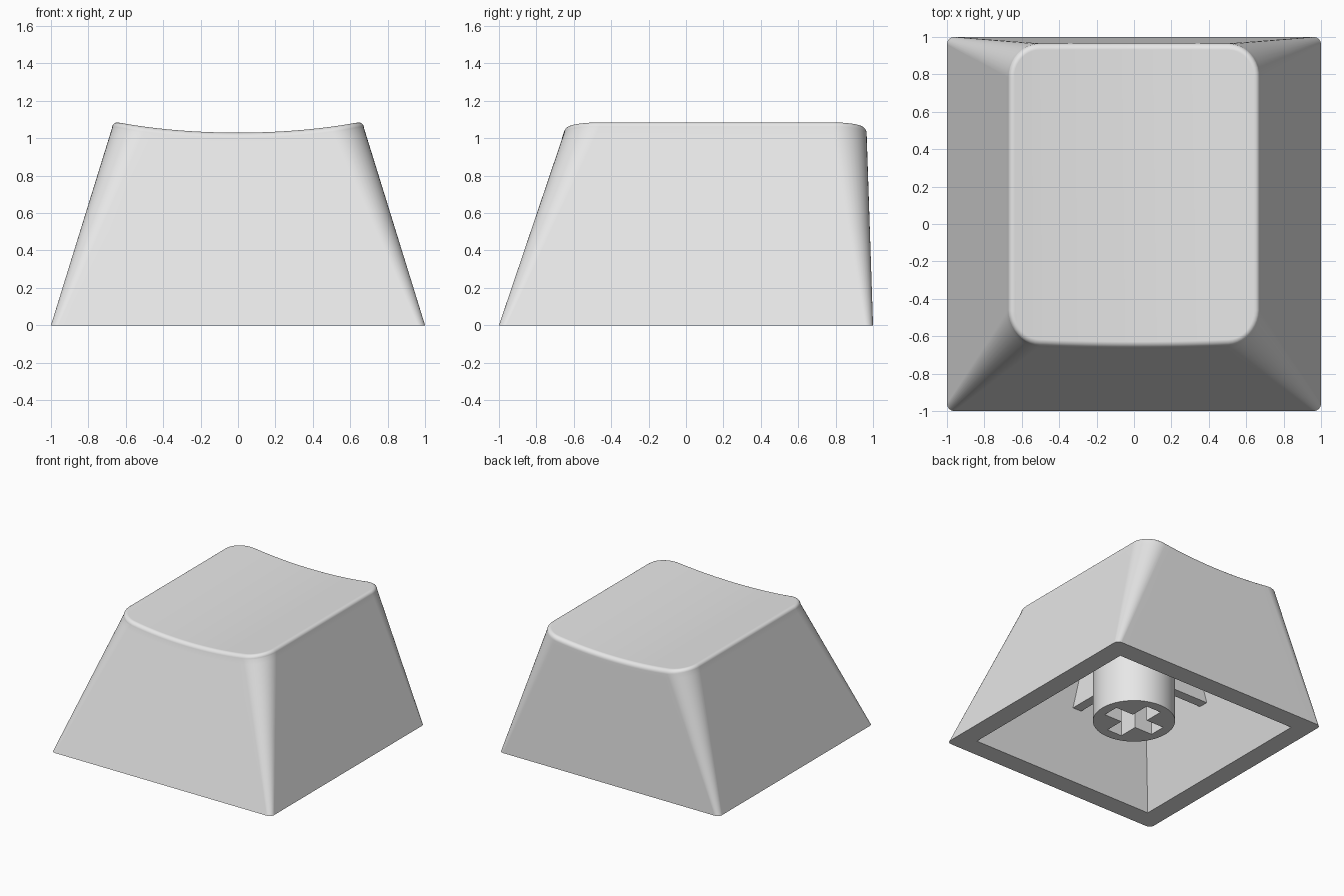
import bpy, bmesh
from math import sin, cos, pi, radians

if "Cube" in bpy.data.objects:
    bpy.data.objects.remove(bpy.data.objects["Cube"])

plastic = bpy.data.materials.new("light grey plastic")
plastic.use_nodes = True
GREY = (0.8, 0.8, 0.8, 1)
plastic.diffuse_color = GREY
plastic.node_tree.nodes["Principled BSDF"].inputs["Base Color"].default_value = GREY

ARC, SPAN = 10, 16      # segments per corner and across the front edge
WALL_Z, FILLET = 1.05, 0.035


def add_object(name, bm):
    mesh = bpy.data.meshes.new(name)
    bm.to_mesh(mesh)
    bm.free()
    mesh.materials.append(plastic)
    obj = bpy.data.objects.new(name, mesh)
    bpy.context.collection.objects.link(obj)
    return obj


def box(name, x0, x1, y0, y1, z0, z1):
    bm = bmesh.new()
    bmesh.ops.create_cube(bm, size=1)
    for v in bm.verts:
        v.co = (x1 if v.co.x > 0 else x0, y1 if v.co.y > 0 else y0, z1 if v.co.z > 0 else z0)
    return add_object(name, bm)


def smooth(obj, angle=35):
    bpy.ops.object.select_all(action="DESELECT")
    obj.select_set(True)
    bpy.context.view_layer.objects.active = obj
    bpy.ops.object.shade_smooth_by_angle(angle=radians(angle))


def outline(hx, y0, y1, r):
    """Rounded rectangle: front half left to right, then back half right to left."""
    c = hx - r
    half = [(-c - r * cos(a), r * sin(a)) for a in (i * pi / 2 / ARC for i in range(ARC + 1))]
    half += [(-c + 2 * c * i / SPAN, r) for i in range(1, SPAN)]
    half += [(-x, s) for x, s in reversed(half[:ARC + 1])]
    front = [(x, y0 + r - s) for x, s in half]
    back = [(x, y1 - r + s) for x, s in reversed(half)]
    return front + back


def dish(x):
    return 1.03 + 0.055 * (x / 0.645) ** 2


# Cap shell: cavity, rim, sloped walls, rounded edge and dished top in one loft
base = outline(1, -1, 1, 0.04)
crown = outline(0.675, -0.645, 0.965, 0.18)
rings = [
    [(x, y, 0.87) for x, y in outline(0.57, -0.545, 0.81, 0)],
    [(x, y, 0) for x, y in outline(0.84, -0.84, 0.84, 0)],
    [(x, y, 0) for x, y in base],
]


def wall_point(b, c, t):
    return b[0] + (c[0] - b[0]) * t, b[1] + (c[1] - b[1]) * t


for part in (0.5, 0.97):
    ring = []
    for b, c in zip(base, crown):
        z = (dish(c[0]) - FILLET) * part
        ring.append((*wall_point(b, c, z / WALL_Z), z))
    rings.append(ring)

for step in range(7):
    a = step * pi / 2 / 6
    inset = FILLET * (1 - cos(a))
    inner = outline(0.675 - inset, -0.645 + inset, 0.965 - inset, 0.18 - inset)
    ring = []
    for b, c, p in zip(base, crown, inner):
        edge_z = dish(p[0]) - FILLET
        wx, wy = wall_point(b, c, edge_z / WALL_Z)
        ring.append((wx + p[0] - c[0], wy + p[1] - c[1], edge_z + FILLET * sin(a)))
    rings.append(ring)

bm = bmesh.new()
loops = [[bm.verts.new(p) for p in ring] for ring in rings]
n = len(base)
for lower, upper in zip(loops, loops[1:]):
    for i in range(n):
        j = (i + 1) % n
        bm.faces.new((lower[i], lower[j], upper[j], upper[i]))
for cap in (loops[0], loops[-1]):
    for i in range(n // 2 - 1):
        bm.faces.new((cap[i], cap[i + 1], cap[n - 2 - i], cap[n - 1 - i]))
bmesh.ops.remove_doubles(bm, verts=bm.verts, dist=0.0001)
bmesh.ops.recalc_face_normals(bm, faces=bm.faces)
shell = add_object("cap_shell", bm)
smooth(shell)
weighted = shell.modifiers.new("even_shading", "WEIGHTED_NORMAL")
weighted.keep_sharp = True

# Round stem with a cross-shaped socket
bm = bmesh.new()
bmesh.ops.create_cone(bm, cap_ends=True, segments=48, radius1=0.31, radius2=0.31, depth=0.785)
bmesh.ops.translate(bm, verts=bm.verts, vec=(0, 0, 0.115 + 0.785 / 2))
stem = add_object("stem", bm)
bpy.context.view_layer.objects.active = stem
for hx, hy in ((0.23, 0.068), (0.068, 0.23)):
    cutter = box("socket_cutter", -hx, hx, -hy, hy, 0, 0.5)
    cutter.hide_render = True
    cut = stem.modifiers.new("socket", "BOOLEAN")
    cut.operation, cut.solver, cut.object = "DIFFERENCE", "EXACT", cutter
    bpy.ops.object.modifier_apply(modifier=cut.name)
    bpy.data.objects.remove(cutter)
smooth(stem)

# Bracing ribs from the stem to the cavity walls
for side, sign in (("left", 1), ("right", -1)):
    x0, x1 = sorted((0.28 * sign, 0.7 * sign))
    box(side + "_rib", x0, x1, -0.04, 0.04, 0.51, 0.9)
box("front_rib", -0.04, 0.04, -0.68, -0.28, 0.51, 0.9)
box("back_rib", -0.04, 0.04, 0.28, 0.86, 0.51, 0.9)
